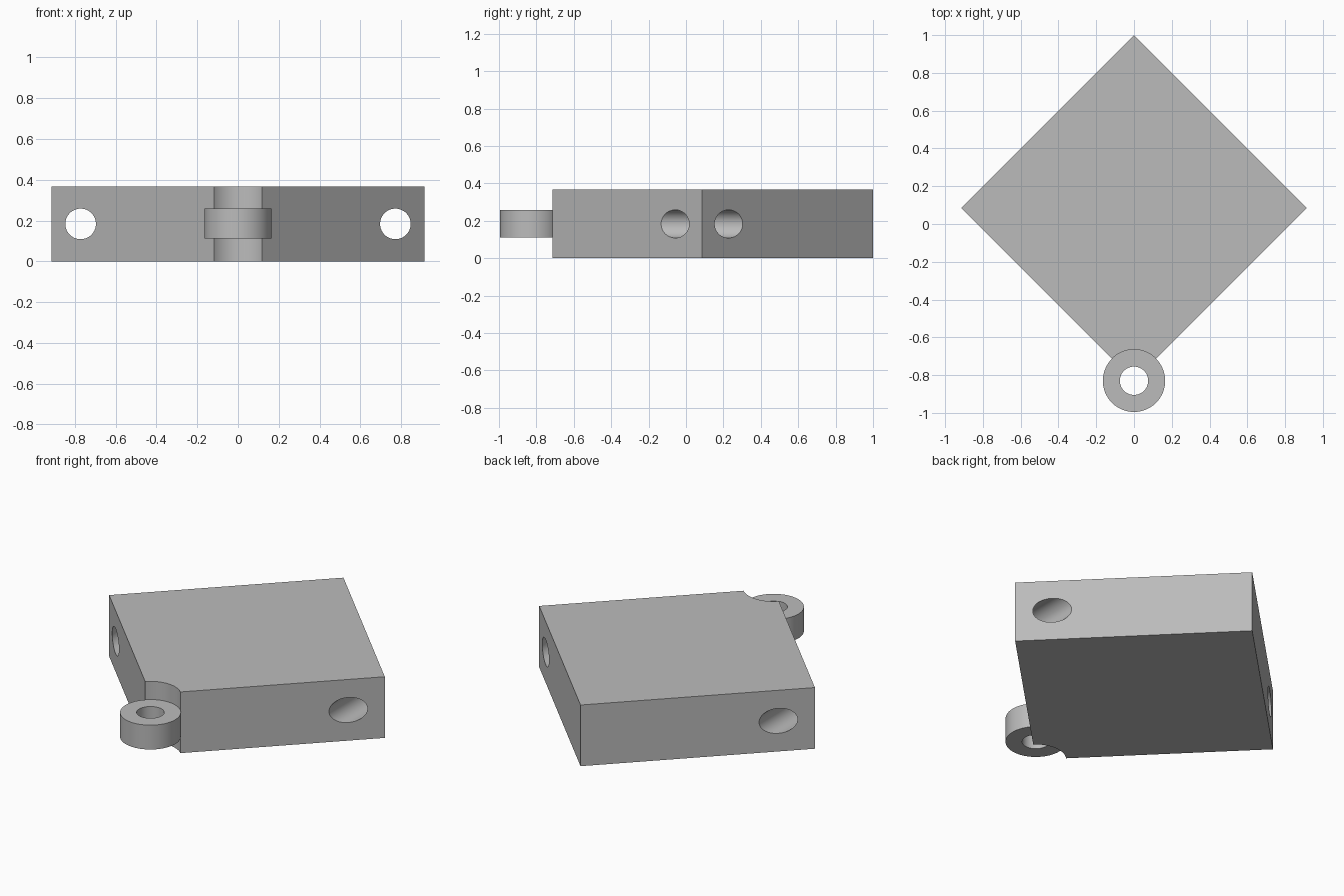
import bpy
import bmesh
from math import cos, sin, pi, radians

cube = bpy.data.objects.get("Cube")
if cube:
    bpy.data.objects.remove(cube, do_unlink=True)

HEIGHT = 0.367
HALF = 0.915            # half diagonal of the block
MID_Y = 0.085
PIVOT_Y = MID_Y - HALF  # hinge axis at the front corner
RING_R = 0.165
HOLE_R = 0.075

grey = bpy.data.materials.new("plain grey")
grey.use_nodes = True
colour = (0.5, 0.5, 0.5, 1)
grey.diffuse_color = colour
grey.node_tree.nodes["Principled BSDF"].inputs["Base Color"].default_value = colour


def prism(name, outline, z0, z1):
    """Extrude a flat outline between two heights."""
    bm = bmesh.new()
    face = bm.faces.new([bm.verts.new((x, y, z0)) for x, y in outline])
    grown = bmesh.ops.extrude_face_region(bm, geom=[face])["geom"]
    top = [v for v in grown if isinstance(v, bmesh.types.BMVert)]
    bmesh.ops.translate(bm, vec=(0, 0, z1 - z0), verts=top)
    bmesh.ops.recalc_face_normals(bm, faces=bm.faces)
    mesh = bpy.data.meshes.new(name)
    bm.to_mesh(mesh)
    bm.free()
    obj = bpy.data.objects.new(name, mesh)
    bpy.context.collection.objects.link(obj)
    mesh.materials.append(grey)
    return obj


def arc(radius, start, end, steps):
    angles = [start + (end - start) * i / steps for i in range(steps + 1)]
    return [(radius * cos(a), PIVOT_Y + radius * sin(a)) for a in angles]


def drill(target, location, rotation, depth):
    """Cut a round hole through a part."""
    bpy.ops.mesh.primitive_cylinder_add(vertices=64, radius=HOLE_R, depth=depth,
                                        location=location, rotation=rotation)
    cutter = bpy.context.object
    cutter.name = "hole_cutter"
    cutter.hide_render = True
    cutter.data.materials.append(grey)
    mod = target.modifiers.new("hole", "BOOLEAN")
    mod.operation = "DIFFERENCE"
    mod.solver = "EXACT"
    mod.object = cutter
    bpy.ops.object.select_all(action="DESELECT")
    target.select_set(True)
    bpy.context.view_layer.objects.active = target
    bpy.ops.object.modifier_apply(modifier=mod.name)
    bpy.data.objects.remove(cutter, do_unlink=True)


# Diamond block with a concave front corner
block = prism("block", [(HALF, MID_Y), (0, MID_Y + HALF), (-HALF, MID_Y)]
              + arc(RING_R, 3 * pi / 4, pi / 4, 24), 0, HEIGHT)

# Holes running front to back near the side corners
for side in (-1, 1):
    drill(block, (side * 0.772, MID_Y, HEIGHT / 2), (pi / 2, 0, 0), 1)

# Hinge ring seated in the concave corner
ring = prism("hinge_ring", arc(RING_R, 0, 2 * pi, 96)[:-1], 0.112, 0.258)
drill(ring, (0, PIVOT_Y, HEIGHT / 2), (0, 0, 0), 1)

for part in (block, ring):
    bpy.ops.object.select_all(action="DESELECT")
    part.select_set(True)
    bpy.context.view_layer.objects.active = part
    bpy.ops.object.shade_smooth_by_angle(angle=radians(30))
